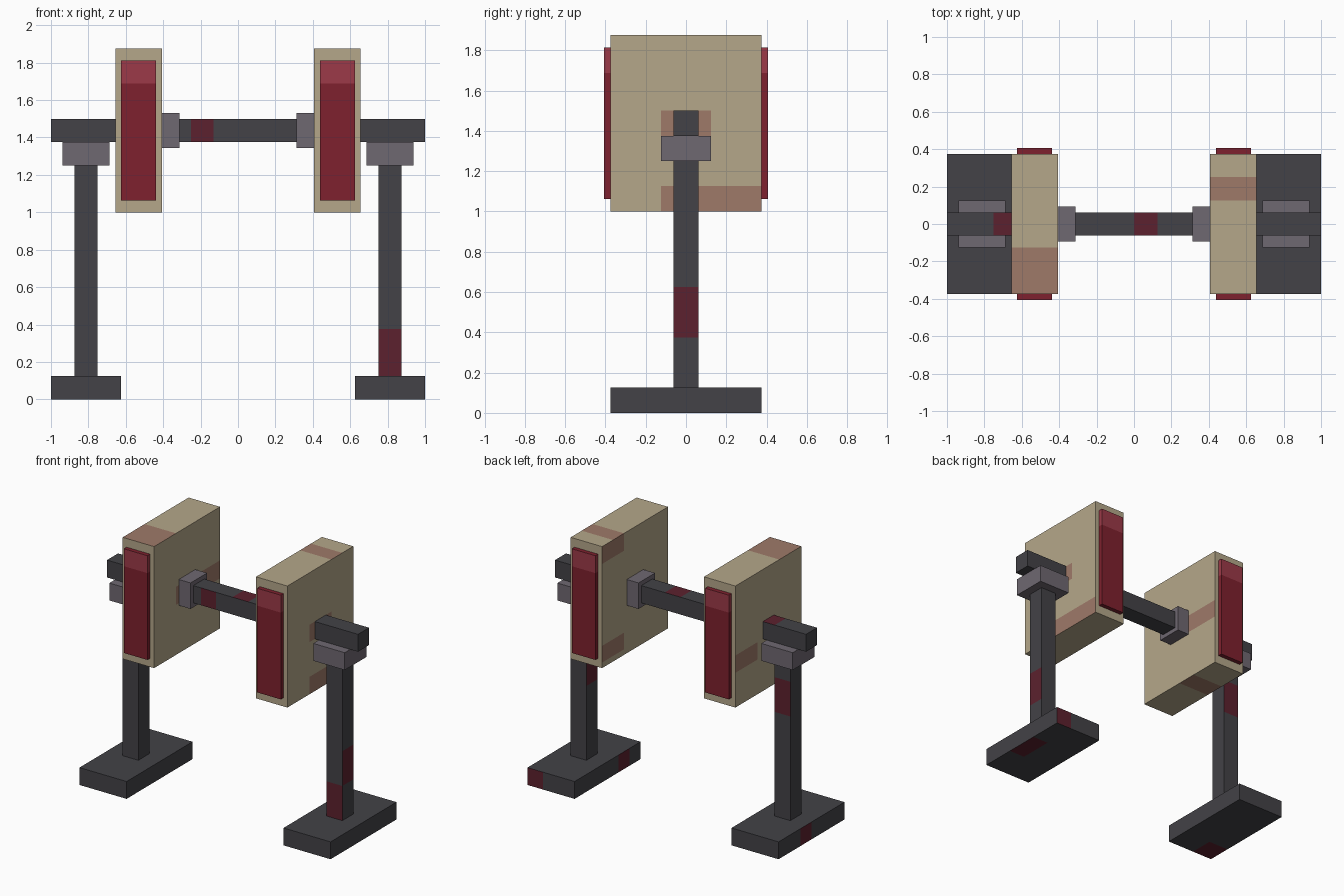
import bpy
import bmesh
from mathutils import Vector

cube = bpy.data.objects.get("Cube")
if cube:
    bpy.data.objects.remove(cube, do_unlink=True)

AXES = "xyz"


def srgb(r, g, b):
    """Convert display values (0-255) to a linear colour."""
    def lin(v):
        v /= 255
        return v / 12.92 if v < 0.04045 else ((v + 0.055) / 1.055) ** 2.4
    return (lin(r), lin(g), lin(b), 1.0)


def material(name, *rgb):
    mat = bpy.data.materials.new(name)
    mat.use_nodes = True
    mat.diffuse_color = srgb(*rgb)
    mat.node_tree.nodes["Principled BSDF"].inputs["Base Color"].default_value = mat.diffuse_color
    return mat


iron = material("dark iron", 67, 66, 71)
steel = material("grey steel", 111, 104, 113)
wood = material("pale tan", 181, 167, 138)
red = material("deep red", 126, 33, 46)
light_red = material("light red", 156, 58, 72)
iron_stain = material("stained iron", 92, 33, 46)
wood_stain = material("stained tan", 159, 122, 105)


def patch(side, **limits):
    """A coloured patch on one side of a box, limited along the named axes."""
    sign = 1 if side[0] == "+" else -1
    normal = Vector([sign if a == side[1] else 0 for a in AXES])
    return normal, limits


def box(name, x, y, z, base, accent=None, patches=()):
    """Box between limits; patches are cut into the faces and coloured."""
    bm = bmesh.new()
    bmesh.ops.create_cube(bm, size=1)
    for v in bm.verts:
        for i, (lo, hi) in enumerate((x, y, z)):
            v.co[i] = hi if v.co[i] > 0 else lo
    # Cut each patch outline into its own side only
    for normal, limits in patches:
        for axis, ends in limits.items():
            direction = Vector([a == axis for a in AXES])
            for end in ends:
                bm.normal_update()
                faces = [f for f in bm.faces if f.normal.dot(normal) > 0.9]
                geom = faces + list({e for f in faces for e in f.edges})
                geom += list({v for f in faces for v in f.verts})
                bmesh.ops.bisect_plane(bm, geom=geom, dist=1e-5,
                                       plane_co=direction * end, plane_no=direction)
    bm.normal_update()
    for f in bm.faces:
        centre = f.calc_center_median()
        for normal, limits in patches:
            inside = all(lo < centre[AXES.index(a)] < hi for a, (lo, hi) in limits.items())
            if inside and f.normal.dot(normal) > 0.9:
                f.material_index = 1
    mesh = bpy.data.meshes.new(name)
    bm.to_mesh(mesh)
    bm.free()
    mesh.materials.append(base)
    if accent:
        mesh.materials.append(accent)
    obj = bpy.data.objects.new(name, mesh)
    bpy.context.collection.objects.link(obj)
    return obj


def both(half):
    return (-half, half)


def span(side, inner, outer):
    """Range along x measured outward from the middle."""
    return tuple(sorted((side * inner, side * outer)))


# Worn patches on each part
worn = {
    "left_foot": [patch("+y", x=(0.875, 1)),
                  patch("-x", y=(-0.25, -0.125)),
                  patch("-z", x=(0.875, 1), y=(-0.125, 0.125))],
    "right_foot": [patch("-x", y=(0, 0.125)),
                   patch("-z", x=(-1, -0.84), y=(-0.375, -0.2))],
    "left_post": [patch("-y", z=(0.125, 0.375)),
                  patch("+x", z=(0.375, 0.625)),
                  patch("-x", z=(0.66, 0.9))],
    "right_post": [patch("+y", z=(0.875, 1.125))],
    "left_head": [patch("+x", y=(-0.125, 0.375), z=(1, 1.125)),
                  patch("+x", y=(-0.125, 0.125), z=(1.375, 1.5)),
                  patch("+z", y=(0.125, 0.25)),
                  patch("-x", y=(0.125, 0.375), z=(1.75, 1.875)),
                  patch("-x", y=(0.125, 0.375), z=(1.04, 1.16))],
    "right_head": [patch("+z", y=(-0.375, -0.125)),
                   patch("+x", y=(-0.125, 0.375), z=(1.36, 1.49)),
                   patch("-x", y=(0.125, 0.375), z=(1.25, 1.375)),
                   patch("-z", y=(0, 0.15))],
    "bar": [patch("-y", x=(-0.25, -0.13)),
            patch("+z", x=(0, 0.125)),
            patch("+z", x=(-0.75, -0.65))],
}

# Horizontal bar
box("bar", both(1), both(0.0625), (1.375, 1.5), iron, iron_stain, worn["bar"])

for label, s in (("left", 1), ("right", -1)):
    # Stand: foot, post and clamp
    name = label + "_foot"
    box(name, span(s, 0.625, 1), both(0.375), (0, 0.125), iron, iron_stain, worn[name])
    name = label + "_post"
    box(name, span(s, 0.75, 0.875), both(0.0625), (0.125, 1.25), iron, iron_stain, worn[name])
    box(label + "_clamp", span(s, 0.6875, 0.9375), both(0.125), (1.25, 1.375), steel)

    # Block on the bar and its inner collar
    name = label + "_head"
    box(name, span(s, 0.406, 0.656), both(0.375), (1, 1.875), wood, wood_stain, worn[name])
    box(label + "_collar", span(s, 0.3125, 0.406), both(0.094), (1.344, 1.531), steel)

    # Red panels with a lighter upper band
    for end, depth in (("front", (-0.406, -0.375)), ("back", (0.375, 0.406))):
        bands = [patch(side, z=(1.6875, 1.8125)) for side in ("+x", "-x", "+y", "-y")]
        box(f"{label}_{end}_panel", span(s, 0.4375, 0.625), depth, (1.0625, 1.8125),
            red, light_red, bands)
